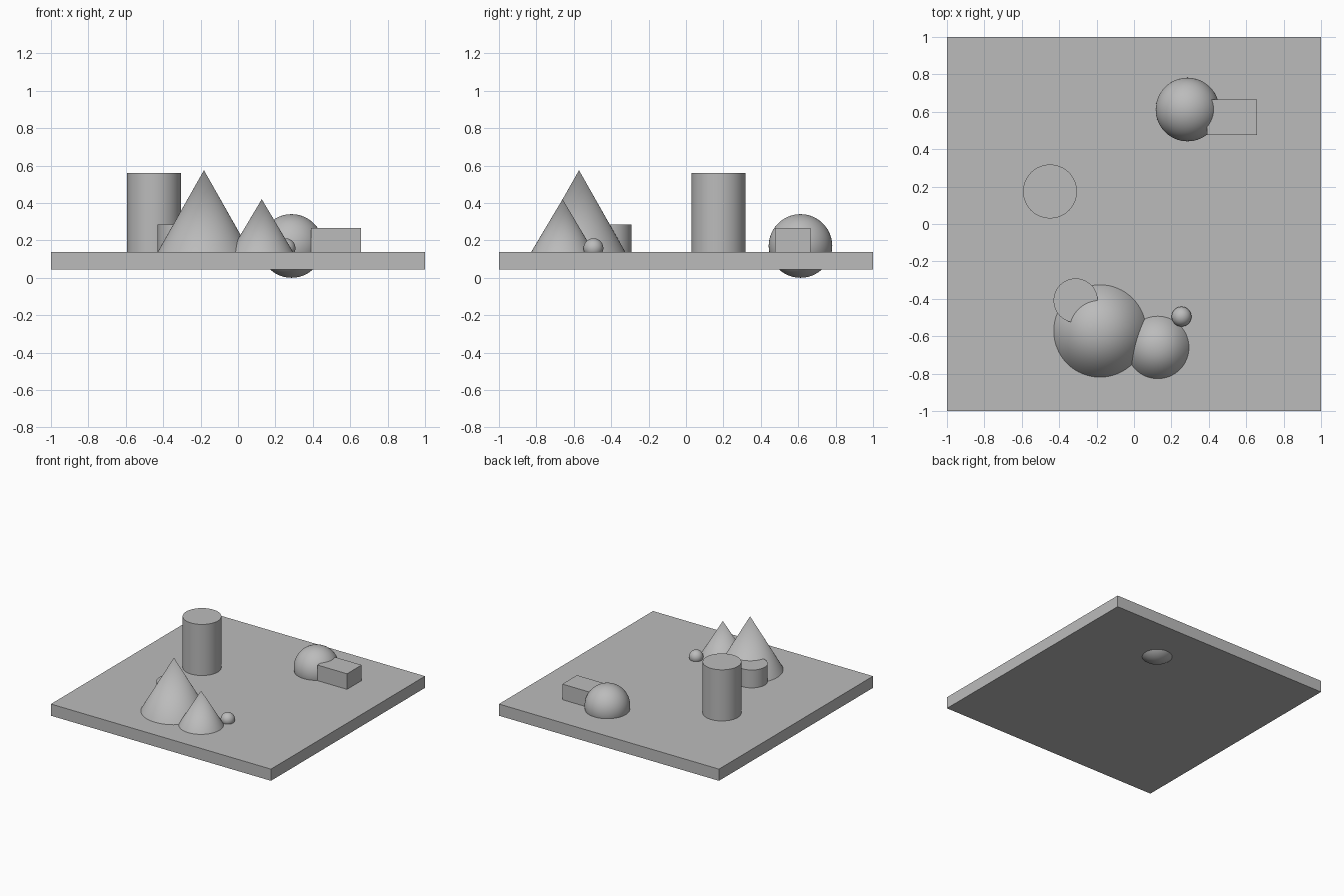
import bpy

if "Cube" in bpy.data.objects:
    bpy.data.objects.remove(bpy.data.objects["Cube"], do_unlink=True)

GREY = (0.5, 0.5, 0.5, 1)
mat = bpy.data.materials.new("plain grey")
mat.use_nodes = True
mat.diffuse_color = GREY
mat.node_tree.nodes["Principled BSDF"].inputs["Base Color"].default_value = GREY

TOP = 0.139  # upper face of the ground slab


def finish(name, smooth=True):
    ob = bpy.context.object
    ob.name = name
    ob.data.materials.append(mat)
    if smooth:
        bpy.ops.object.shade_smooth_by_angle(angle=0.6)
    return ob


def box(name, x, y, z):
    """Box from three (low, high) ranges."""
    ranges = (x, y, z)
    bpy.ops.mesh.primitive_cube_add(size=1, location=[sum(r) / 2 for r in ranges])
    bpy.context.object.scale = [r[1] - r[0] for r in ranges]
    bpy.ops.object.transform_apply(location=False, rotation=False, scale=True)
    return finish(name, smooth=False)


def column(name, x, y, radius, top, tip):
    """Cylinder (tip = radius) or cone (tip = 0) standing on the slab."""
    bpy.ops.mesh.primitive_cone_add(vertices=64, radius1=radius, radius2=tip,
                                    depth=top - TOP, location=(x, y, (top + TOP) / 2))
    return finish(name)


def ball(name, x, y, z, radius):
    bpy.ops.mesh.primitive_uv_sphere_add(segments=64, ring_count=32,
                                         radius=radius, location=(x, y, z))
    return finish(name)


# Ground slab
box("ground_slab", (-1, 1), (-1, 1), (0.043, TOP))

# Cylinders
column("tall_cylinder", -0.449, 0.174, 0.144, 0.559, 0.144)
column("short_cylinder", -0.312, -0.409, 0.118, 0.286, 0.118)

# Cones
column("large_cone", -0.182, -0.572, 0.247, 0.575, 0)
column("small_cone", 0.127, -0.66, 0.167, 0.42, 0)

# Balls, partly sunk into the slab
ball("large_ball", 0.286, 0.612, 0.17, 0.17)
ball("small_ball", 0.254, -0.495, 0.158, 0.053)

# Block beside the large ball
box("block", (0.389, 0.658), (0.476, 0.666), (TOP, 0.267))
